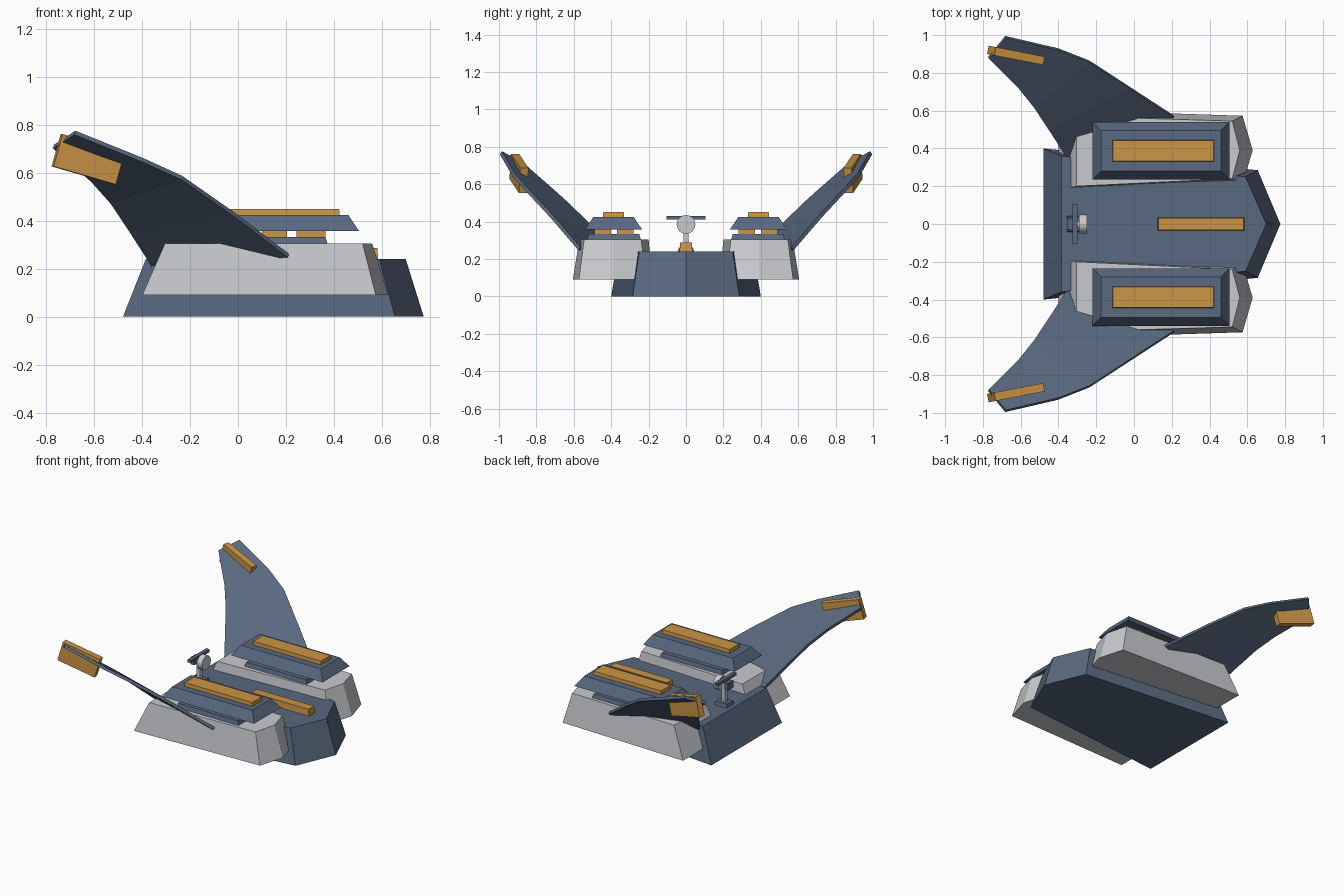
import bpy, bmesh, math
from mathutils import Matrix, Vector

cube = bpy.data.objects.get("Cube")
if cube:
    bpy.data.objects.remove(cube, do_unlink=True)


def material(name, rgb):
    m = bpy.data.materials.new(name)
    m.use_nodes = True
    m.diffuse_color = (*rgb, 1)
    m.node_tree.nodes["Principled BSDF"].inputs["Base Color"].default_value = (*rgb, 1)
    return m


BLUE = material("slate blue", (0.10, 0.14, 0.215))
GREY = material("light grey", (0.58, 0.59, 0.62))
ORANGE = material("amber", (0.60, 0.30, 0.06))


def finish(name, bm, mat):
    bmesh.ops.recalc_face_normals(bm, faces=bm.faces)
    mesh = bpy.data.meshes.new(name)
    bm.to_mesh(mesh)
    bm.free()
    mesh.materials.append(mat)
    ob = bpy.data.objects.new(name, mesh)
    bpy.context.collection.objects.link(ob)
    return ob


def loft(name, bottom, z0, top, z1, mat):
    """Solid between two outlines with the same number of points."""
    bm = bmesh.new()
    a = [bm.verts.new((x, y, z0)) for x, y in bottom]
    b = [bm.verts.new((x, y, z1)) for x, y in top]
    n = len(a)
    bm.faces.new(a)
    bm.faces.new(b)
    for i in range(n):
        j = (i + 1) % n
        bm.faces.new((a[i], a[j], b[j], b[i]))
    return finish(name, bm, mat)


def rect(x0, x1, y0, y1, inset=0):
    x0, x1, y0, y1 = x0 + inset, x1 - inset, y0 + inset, y1 - inset
    return [(x0, y0), (x1, y0), (x1, y1), (x0, y1)]


def block(name, x0, x1, y0, y1, z0, z1, mat, inset=0):
    return loft(name, rect(x0, x1, y0, y1), z0, rect(x0, x1, y0, y1, inset), z1, mat)


def wedge(back, corner, nose, half_back, half_front):
    """Hull outline with a pointed nose."""
    return [(back, -half_back), (corner, -half_front), (nose, 0),
            (corner, half_front), (back, half_back)]


# Central hull with a raised spine strip
loft("hull", wedge(-0.48, 0.655, 0.775, 0.40, 0.285), 0,
     wedge(-0.385, 0.59, 0.70, 0.36, 0.25), 0.24, BLUE)
block("spine_strip", 0.125, 0.585, -0.035, 0.035, 0.235, 0.287, ORANGE, 0.004)

# Rear mast with a round dish and a crossbar
block("mast_base", -0.355, -0.25, -0.045, 0.045, 0.235, 0.262, BLUE, 0.008)
block("mast_post", -0.32, -0.29, -0.014, 0.014, 0.25, 0.41, GREY)
block("mast_crossbar", -0.325, -0.298, -0.105, 0.105, 0.41, 0.43, BLUE)
block("mast_rear_cap", -0.355, -0.325, -0.03, 0.03, 0.36, 0.41, BLUE)
bm = bmesh.new()
bmesh.ops.create_cone(bm, cap_ends=True, segments=24, radius1=0.05, radius2=0.05, depth=0.04,
                      matrix=Matrix.Translation((-0.27, 0, 0.385)) @ Matrix.Rotation(math.pi / 2, 4, 'Y'))
finish("mast_dish", bm, GREY)

# Wing edge points, from root to tip
LEADING = [(0.21, 0.57, 0.255), (-0.02, 0.72, 0.43), (-0.235, 0.86, 0.58),
           (-0.40, 0.925, 0.655), (-0.68, 0.99, 0.768)]
TRAILING = [(-0.36, 0.36, 0.22), (-0.45, 0.50, 0.36), (-0.53, 0.62, 0.48),
            (-0.61, 0.72, 0.57), (-0.77, 0.88, 0.71)]

for side, s in (("left", 1), ("right", -1)):
    def flip(points):
        return [(x, s * y) for x, y in points]

    def side_block(name, x0, x1, y0, y1, z0, z1, mat, inset=0):
        lo, hi = sorted((s * y0, s * y1))
        return block(f"{side}_{name}", x0, x1, lo, hi, z0, z1, mat, inset)

    # Side pod with a pointed front
    loft(f"{side}_pod",
         flip([(-0.40, 0.18), (0.575, 0.21), (0.628, 0.39), (0.575, 0.573), (-0.40, 0.605)]), 0.09,
         flip([(-0.305, 0.20), (0.52, 0.24), (0.56, 0.39), (0.52, 0.545), (-0.305, 0.57)]), 0.305, GREY)

    # Stacked deck on the pod
    side_block("deck_plate", -0.12, 0.375, 0.24, 0.53, 0.30, 0.333, BLUE, 0.01)
    for i, (x0, x1) in enumerate(((-0.07, 0.05), (0.10, 0.205), (0.245, 0.365))):
        for j, (y0, y1) in enumerate(((0.28, 0.37), (0.40, 0.49))):
            side_block(f"deck_spacer_{i}_{j}", x0, x1, y0, y1, 0.325, 0.362, ORANGE)
    side_block("deck_slab", -0.22, 0.505, 0.235, 0.54, 0.358, 0.425, BLUE, 0.045)
    side_block("deck_strip", -0.115, 0.425, 0.33, 0.445, 0.42, 0.45, ORANGE, 0.003)

    # Swept wing sheet
    bm = bmesh.new()
    lead = [bm.verts.new((x, s * y, z)) for x, y, z in LEADING]
    trail = [bm.verts.new((x, s * y, z)) for x, y, z in TRAILING]
    for i in range(len(lead) - 1):
        bm.faces.new((lead[i], lead[i + 1], trail[i + 1], trail[i]))
    wing = finish(f"{side}_wing", bm, BLUE)
    solid = wing.modifiers.new("Thickness", 'SOLIDIFY')
    solid.thickness = 0.02
    solid.offset = 0

    # Blade that passes through the wing tip
    bm = bmesh.new()
    turn = Matrix.Rotation(s * math.radians(-11), 4, 'Z') @ Matrix.Rotation(math.radians(16), 4, 'Y')
    bmesh.ops.create_cube(bm, size=1, matrix=Matrix.Translation((-0.625, s * 0.893, 0.657)) @ turn
                          @ Matrix.Diagonal((0.275, 0.045, 0.14, 1)))
    finish(f"{side}_tip_blade", bm, ORANGE)
